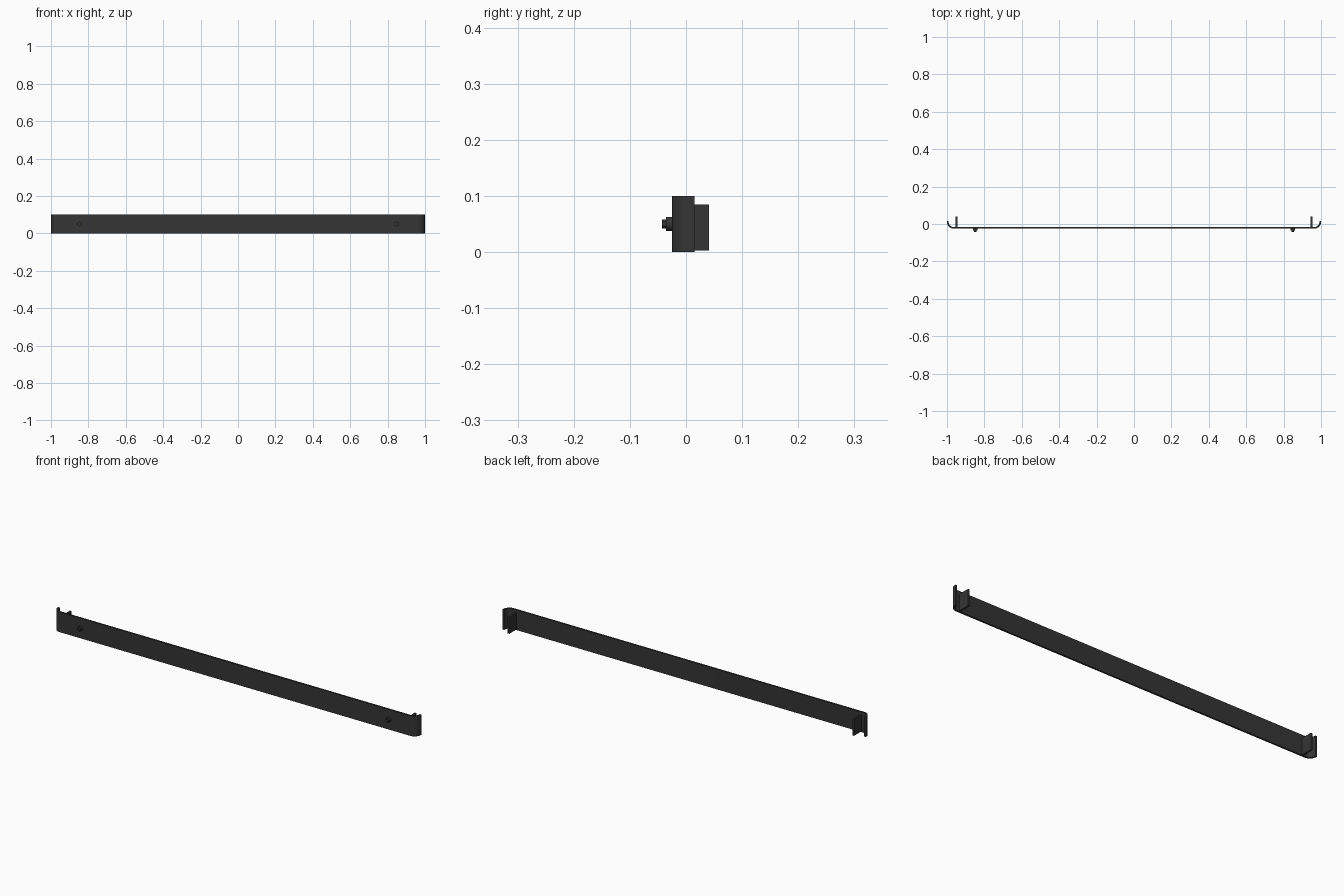
import bpy, bmesh, math
from mathutils import Matrix, Vector

if "Cube" in bpy.data.objects:
    bpy.data.objects.remove(bpy.data.objects["Cube"])

mat = bpy.data.materials.new("dark_metal")
mat.diffuse_color = (0.035, 0.035, 0.035, 1)
mat.use_nodes = True
mat.node_tree.nodes["Principled BSDF"].inputs["Base Color"].default_value = mat.diffuse_color


def finish(name, bm, smooth=None):
    bmesh.ops.recalc_face_normals(bm, faces=bm.faces)
    me = bpy.data.meshes.new(name)
    bm.to_mesh(me)
    bm.free()
    ob = bpy.data.objects.new(name, me)
    bpy.context.collection.objects.link(ob)
    me.materials.append(mat)
    if smooth:
        bpy.context.view_layer.objects.active = ob
        ob.select_set(True)
        bpy.ops.object.shade_smooth_by_angle(angle=math.radians(smooth))
        ob.select_set(False)
    return ob


# Face bar: flat strip with rounded ends turned backwards, extruded upwards
FRONT, TIP, T, R, H = -0.025, 0.015, 0.009, 0.036, 0.10


def half_path(radius, inset):
    cx, cy = 1 - R, FRONT + R
    arc = [(cx + radius * math.sin(a), cy - radius * math.cos(a))
           for a in (math.pi / 2 * i / 10 for i in range(11))]
    return arc + [(1 - inset, TIP)]


outer, inner = half_path(R, 0), half_path(R - T, T)
right = outer + inner[::-1]
outline = right + [(-x, y) for x, y in reversed(right)]
bm = bmesh.new()
face = bm.faces.new([bm.verts.new((x, y, 0)) for x, y in outline])
top = bmesh.ops.extrude_face_region(bm, geom=[face])["geom"]
bmesh.ops.translate(bm, vec=(0, 0, H),
                    verts=[v for v in top if isinstance(v, bmesh.types.BMVert)])
finish("face_bar", bm, 30)


def disc(bm, x, y0, y1, r, sides):
    m = (Matrix.Translation((x, (y0 + y1) / 2, 0.05))
         @ Matrix.Rotation(math.pi / 2, 4, 'X'))
    bmesh.ops.create_cone(bm, cap_ends=True, segments=sides, radius1=r,
                          radius2=r, depth=y1 - y0, matrix=m)


for side, s in (("left", -1), ("right", 1)):
    # Mounting plate standing behind the bar
    bm = bmesh.new()
    bmesh.ops.create_cube(bm, size=1, matrix=Matrix.Translation((s * 0.949, 0.012, 0.044))
                          @ Matrix.Diagonal(Vector((0.009, 0.058, 0.082, 1))))
    finish(side + "_mounting_plate", bm)
    # Flanged bolt on the front
    bm = bmesh.new()
    disc(bm, s * 0.848, -0.036, -0.024, 0.0125, 24)
    disc(bm, s * 0.848, -0.043, -0.035, 0.008, 6)
    finish(side + "_bolt", bm, 30)
